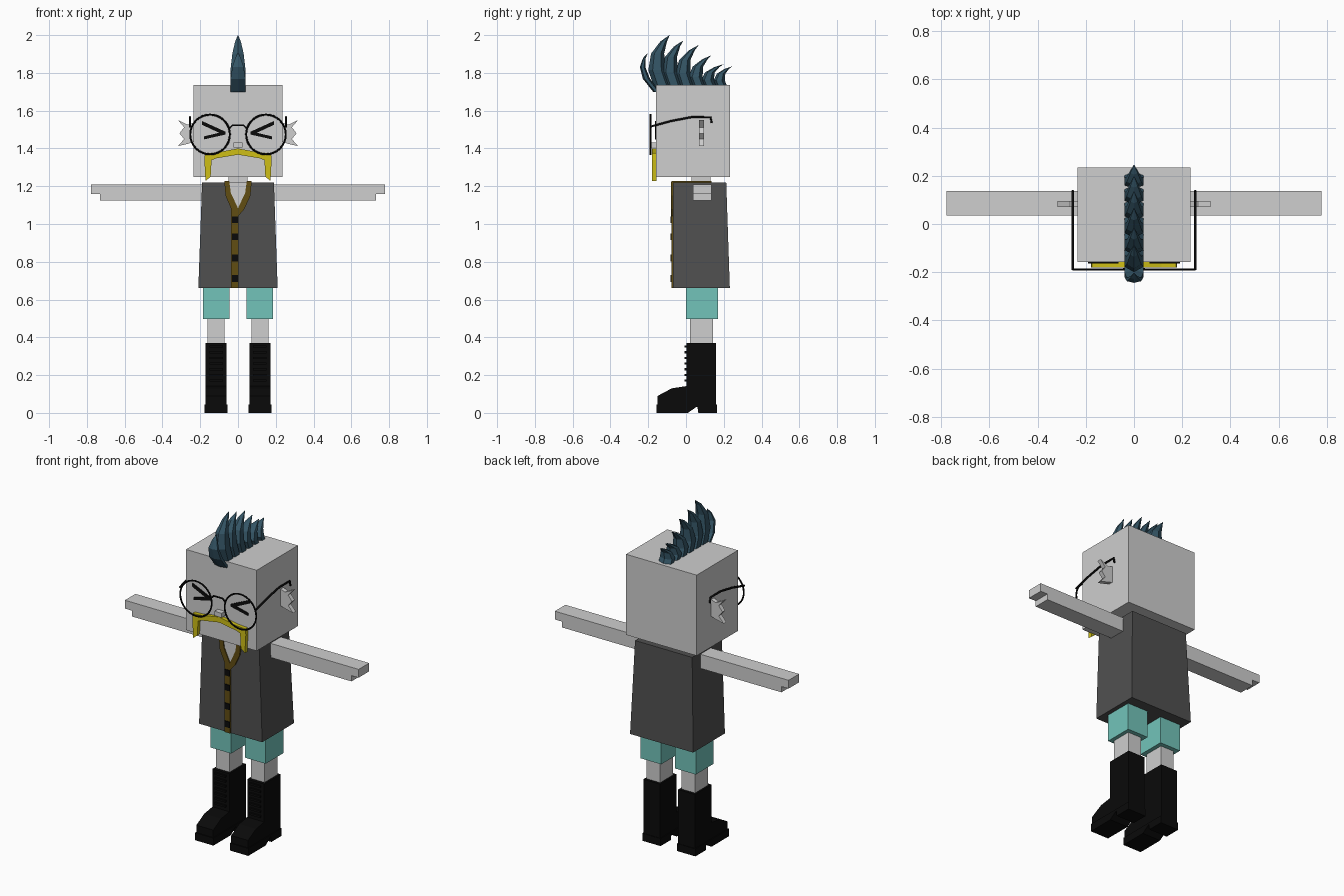
import bpy, bmesh
from math import sin, cos, pi, radians
from mathutils import Vector

old = bpy.data.objects.get("Cube")
if old:
    bpy.data.objects.remove(old, do_unlink=True)


def material(name, rgb):
    m = bpy.data.materials.new(name)
    m.use_nodes = True
    m.diffuse_color = (*rgb, 1)
    m.node_tree.nodes["Principled BSDF"].inputs["Base Color"].default_value = (*rgb, 1)
    return m


SKIN = material("pale grey skin", (0.62, 0.62, 0.62))
VEST = material("charcoal cloth", (0.08, 0.08, 0.08))
TRIM = material("brown trim", (0.12, 0.075, 0.006))
TEAL = material("teal cloth", (0.17, 0.55, 0.49))
BLACK = material("black", (0.003, 0.003, 0.003))
YELLOW = material("mustard yellow", (0.62, 0.52, 0.008))
HAIR = material("dark blue hair", (0.034, 0.09, 0.13))


def finish(name, bm, mat):
    bmesh.ops.recalc_face_normals(bm, faces=bm.faces)
    me = bpy.data.meshes.new(name)
    bm.to_mesh(me)
    bm.free()
    me.materials.append(mat)
    ob = bpy.data.objects.new(name, me)
    bpy.context.collection.objects.link(ob)
    return ob


def loft(name, rings, mat):
    """Skin a stack of equal-length vertex rings and cap both ends."""
    bm = bmesh.new()
    rows = [[bm.verts.new(p) for p in ring] for ring in rings]
    n = len(rows[0])
    for a, b in zip(rows, rows[1:]):
        for i in range(n):
            j = (i + 1) % n
            bm.faces.new((a[i], a[j], b[j], b[i]))
    bm.faces.new(rows[0])
    bm.faces.new(rows[-1])
    return finish(name, bm, mat)


def rect(x0, x1, y0, y1, z):
    return [(x0, y0, z), (x1, y0, z), (x1, y1, z), (x0, y1, z)]


def box(name, x, y, z, mat):
    return loft(name, [rect(*x, *y, z[0]), rect(*x, *y, z[1])], mat)


def front_plate(name, pts, y0, y1, mat, s=1):
    """Extrude an (x, z) outline along y."""
    return loft(name, [[(s * x, y, z) for x, z in pts] for y in (y0, y1)], mat)


def side_plate(name, pts, x0, x1, mat):
    """Extrude a (y, z) outline along x."""
    return loft(name, [[(x, y, z) for y, z in pts] for x in (x0, x1)], mat)


def wire(name, pts, r, mat):
    cu = bpy.data.curves.new(name, "CURVE")
    cu.dimensions = "3D"
    cu.bevel_depth = r
    cu.bevel_resolution = 1
    cu.use_fill_caps = True
    sp = cu.splines.new("POLY")
    sp.points.add(len(pts) - 1)
    for p, co in zip(sp.points, pts):
        p.co = (*co, 1)
    cu.materials.append(mat)
    ob = bpy.data.objects.new(name, cu)
    bpy.context.collection.objects.link(ob)
    bpy.ops.object.select_all(action="DESELECT")
    ob.select_set(True)
    bpy.context.view_layer.objects.active = ob
    bpy.ops.object.convert(target="MESH")


# Head, neck, nose
box("head", (-0.235, 0.235), (-0.158, 0.234), (1.25, 1.735), SKIN)
box("neck", (-0.05, 0.05), (0.03, 0.13), (1.15, 1.26), SKIN)
box("nose", (-0.024, 0.024), (-0.19, -0.15), (1.405, 1.432), SKIN)

# Drooping moustache
half = [(0, 1.4), (0.115, 1.378), (0.175, 1.375), (0.178, 1.34), (0.172, 1.228),
        (0.145, 1.25), (0.14, 1.338), (0.115, 1.348), (0, 1.367)]
front_plate("moustache", half + [(-x, z) for x, z in half[-2:0:-1]], -0.18, -0.155, YELLOW)

# Vest, tapered at the sides and the back
loft("vest", [rect(-0.21, 0.21, -0.07, 0.232, 0.66),
              rect(-0.19, 0.19, -0.07, 0.213, 1.22)], VEST)

# Neck opening with trim, button band and buttons
front_plate("neck_opening", [(-0.05, 1.222), (-0.04, 1.165), (0, 1.08), (0.04, 1.165),
                             (0.05, 1.222)], -0.073, -0.065, SKIN)
outer = [(-0.072, 1.224), (-0.066, 1.15), (-0.034, 1.075), (0, 1.04),
         (0.034, 1.08), (0.066, 1.15), (0.072, 1.224)]
inner = [(0.046, 1.224), (0.038, 1.165), (0, 1.083), (-0.038, 1.165), (-0.046, 1.224)]
front_plate("collar_trim", outer + inner, -0.079, -0.065, TRIM)
box("button_band", (-0.036, 0.002), (-0.078, -0.065), (0.66, 1.085), TRIM)
for z in (1.022, 0.933, 0.82, 0.712):
    box("button", (-0.033, 0), (-0.083, -0.07), (z - 0.018, z + 0.018), BLACK)
box("back_collar", (-0.072, 0.072), (0.115, 0.135), (1.21, 1.227), TRIM)

for s, side in ((1, "left"), (-1, "right")):
    def sx(a, b):
        return sorted((s * a, s * b))

    box(side + "_shoulder_trim", sx(0.048, 0.072), (-0.075, 0.135), (1.21, 1.227), TRIM)

    # Arm with a stepped hand
    front_plate(side + "_arm", [(0.1, 1.21), (0.778, 1.21), (0.778, 1.16), (0.73, 1.16),
                                (0.73, 1.125), (0.1, 1.125)], 0.036, 0.136, SKIN, s)

    # Ragged ear
    front_plate(side + "_ear", [(0.22, 1.54), (0.265, 1.525), (0.318, 1.55), (0.285, 1.512),
                                (0.31, 1.48), (0.285, 1.45), (0.318, 1.412), (0.265, 1.425),
                                (0.22, 1.44)], 0.07, 0.096, SKIN, s)

    # Squeezed-shut eye
    front_plate(side + "_eye", [(0.19, 1.545), (0.065, 1.488), (0.065, 1.474), (0.18, 1.448),
                                (0.18, 1.464), (0.1, 1.483), (0.19, 1.525)],
                -0.164, -0.156, BLACK, s)

    # Spectacle rim and temple
    bpy.ops.mesh.primitive_torus_add(major_segments=32, minor_segments=6, major_radius=0.105,
                                     minor_radius=0.005, location=(s * 0.148, -0.188, 1.474),
                                     rotation=(radians(90), 0, 0))
    rim = bpy.context.object
    rim.name = side + "_rim"
    rim.data.materials.append(BLACK)
    wire(side + "_temple", [(s * 0.254, y, z) for y, z in
                            ((-0.19, 1.515), (-0.08, 1.545), (0.03, 1.566),
                             (0.13, 1.566), (0.136, 1.535))], 0.006, BLACK)

    # Shorts, leg and boot
    box(side + "_shorts", sx(0.046, 0.184), (0, 0.17), (0.497, 0.67), TEAL)
    box(side + "_leg", sx(0.071, 0.161), (0.022, 0.144), (0.3, 0.55), SKIN)
    side_plate(side + "_boot", [(-0.15, 0.03), (-0.15, 0.09), (-0.075, 0.13), (0.003, 0.142),
                                (0.003, 0.37), (0.16, 0.37), (0.16, 0.03)],
               s * 0.06, s * 0.172, BLACK)
    side_plate(side + "_sole", [(-0.155, 0), (-0.155, 0.045), (0.163, 0.045), (0.163, 0),
                                (0.065, 0), (0.06, 0.035), (0.01, 0)],
               s * 0.055, s * 0.177, BLACK)
    for i in range(7):
        z = 0.165 + i * 0.03
        box(side + "_lace", sx(0.08, 0.152), (-0.007, 0.01), (z, z + 0.012), BLACK)

# Spectacle bridge
wire("bridge", [(x, -0.188, z) for x, z in ((-0.046, 1.505), (-0.03, 1.522),
                                            (0.03, 1.522), (0.046, 1.505))], 0.005, BLACK)

# Mohawk: curved six-sided spikes (base, bend, tip in y and z, then half depth)
spikes = [((-0.155, 1.7), (-0.275, 1.82), (-0.203, 1.905), 0.019)]
for base, tip, top, depth in ((-0.12, -0.087, 2.0, 0.046), (-0.055, -0.016, 1.97, 0.043),
                              (0.01, 0.066, 1.947, 0.04), (0.075, 0.135, 1.893, 0.037),
                              (0.135, 0.198, 1.846, 0.034), (0.195, 0.245, 1.835, 0.03)):
    spikes.append(((base, 1.715), (base - 1.9 * depth, 1.73 + 0.6 * (top - 1.73)),
                   (tip, top), depth))
for base, bend, tip, depth in spikes:
    a, b, c = Vector(base), Vector(bend), Vector(tip)
    rings = []
    for t, size in ((0, 1), (0.3, 1), (0.6, 0.75), (0.85, 0.38), (1, 0.02)):
        p = a * (1 - t) ** 2 + b * 2 * t * (1 - t) + c * t * t
        rings.append([(0.046 * size * sin(k * pi / 3), p.x - depth * size * cos(k * pi / 3), p.y)
                      for k in range(6)])
    loft("hair_spike", rings, HAIR)
